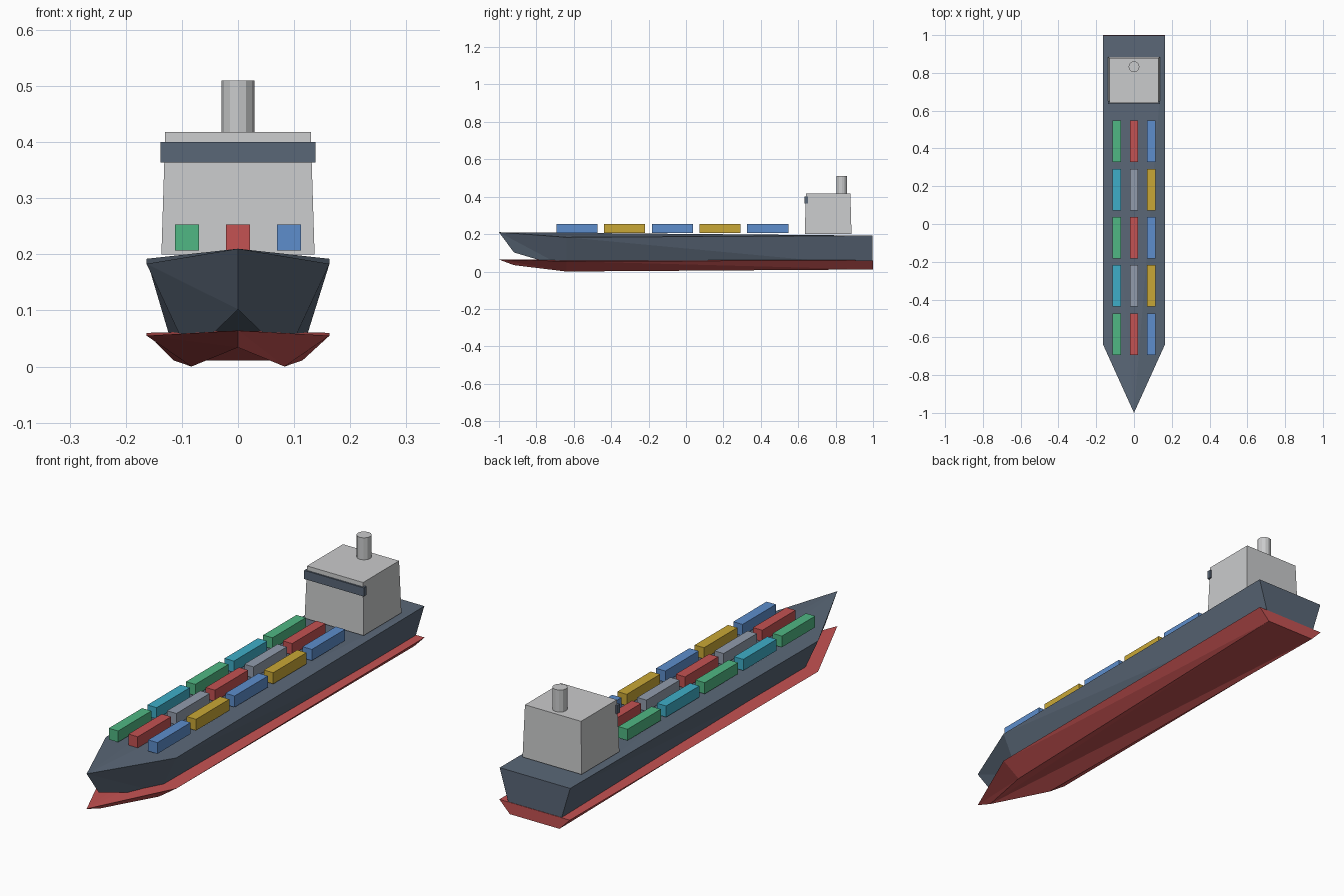
import bpy
import bmesh
from mathutils import Matrix, Vector

cube = bpy.data.objects.get("Cube")
if cube:
    bpy.data.objects.remove(cube, do_unlink=True)


def material(name, r, g, b):
    """Flat colour from 0-255 display values, stored as linear."""
    linear = [((c / 255 + 0.055) / 1.055) ** 2.4 for c in (r, g, b)] + [1.0]
    mat = bpy.data.materials.new(name)
    mat.use_nodes = True
    mat.diffuse_color = linear
    bsdf = mat.node_tree.nodes["Principled BSDF"]
    bsdf.inputs["Base Color"].default_value = linear
    bsdf.inputs["Roughness"].default_value = 0.8
    return mat


navy = material("slate navy", 90, 103, 119)
hull_red = material("hull red", 196, 82, 82)
pale = material("pale grey", 202, 203, 204)
blue = material("container blue", 93, 141, 204)
green = material("container green", 80, 183, 131)
cyan = material("container cyan", 62, 174, 200)
yellow = material("container yellow", 201, 167, 54)
steel = material("container grey", 146, 156, 172)


def add_object(name, bm, mat):
    bmesh.ops.recalc_face_normals(bm, faces=bm.faces)
    mesh = bpy.data.meshes.new(name)
    bm.to_mesh(mesh)
    bm.free()
    mesh.materials.append(mat)
    obj = bpy.data.objects.new(name, mesh)
    bpy.context.collection.objects.link(obj)
    return obj


def add_box(name, centre, size, mat, top_scale=1.0):
    """Box whose top can be narrower than its base."""
    bm = bmesh.new()
    bmesh.ops.create_cube(bm, size=1)
    for v in bm.verts:
        if v.co.z > 0:
            v.co.x *= top_scale
            v.co.y *= top_scale
        v.co = Vector(a * b for a, b in zip(v.co, size)) + Vector(centre)
    return add_object(name, bm, mat)


def add_hull(name, top, bottom, mat):
    """Pointed hull; each outline lists (half width, y, z) for stern, shoulder, bow."""
    bm = bmesh.new()
    rings = []
    for stern, shoulder, bow in (top, bottom):
        right = [(-x, y, z) for x, y, z in (stern, shoulder)]
        rings.append([bm.verts.new(p) for p in right + [bow, shoulder, stern]])
    # Sides and transom
    upper, lower = rings
    for i in range(5):
        j = (i + 1) % 5
        bm.faces.new((upper[i], upper[j], lower[j]))
        bm.faces.new((upper[i], lower[j], lower[i]))
    # Deck and bottom, folded along the lines from bow to stern corners
    for ring in rings:
        for a, b, c in ((0, 1, 2), (0, 2, 4), (2, 3, 4)):
            bm.faces.new((ring[a], ring[b], ring[c]))
    return add_object(name, bm, mat)


# Hull and the wider keel below it
add_hull("hull",
         [(0.163, 0.998, 0.192), (0.163, -0.64, 0.183), (0, -1.0, 0.21)],
         [(0.115, 0.998, 0.03), (0.086, -0.64, 0.018), (0, -0.92, 0.102)], navy)
add_hull("keel",
         [(0.163, 1.0, 0.06), (0.163, -0.64, 0.055), (0, -1.0, 0.064)],
         [(0.115, 1.0, 0.011), (0.083, -0.64, 0.0), (0, -0.92, 0.034)], hull_red)

# Deckhouse, bridge window band and funnel
add_box("deckhouse", (0, 0.76, 0.309), (0.273, 0.25, 0.218), pale, 0.95)
add_box("bridge_window", (0, 0.643, 0.382), (0.276, 0.018, 0.036), navy)
bm = bmesh.new()
bmesh.ops.create_cone(bm, cap_ends=True, segments=12, radius1=0.029, radius2=0.029,
                      depth=0.1, matrix=Matrix.Translation((0, 0.833, 0.46)))
add_object("funnel", bm, pale)

# Cargo: two row colourings that alternate along the deck
row_colours = [(green, hull_red, blue), (cyan, steel, yellow)]
for row in range(5):
    for col, mat in enumerate(row_colours[row % 2]):
        add_box(f"container_{row + 1}_{col + 1}",
                (0.091 * (col - 1), -0.583 + 0.255 * row, 0.23),
                (0.043, 0.22, 0.047), mat)
